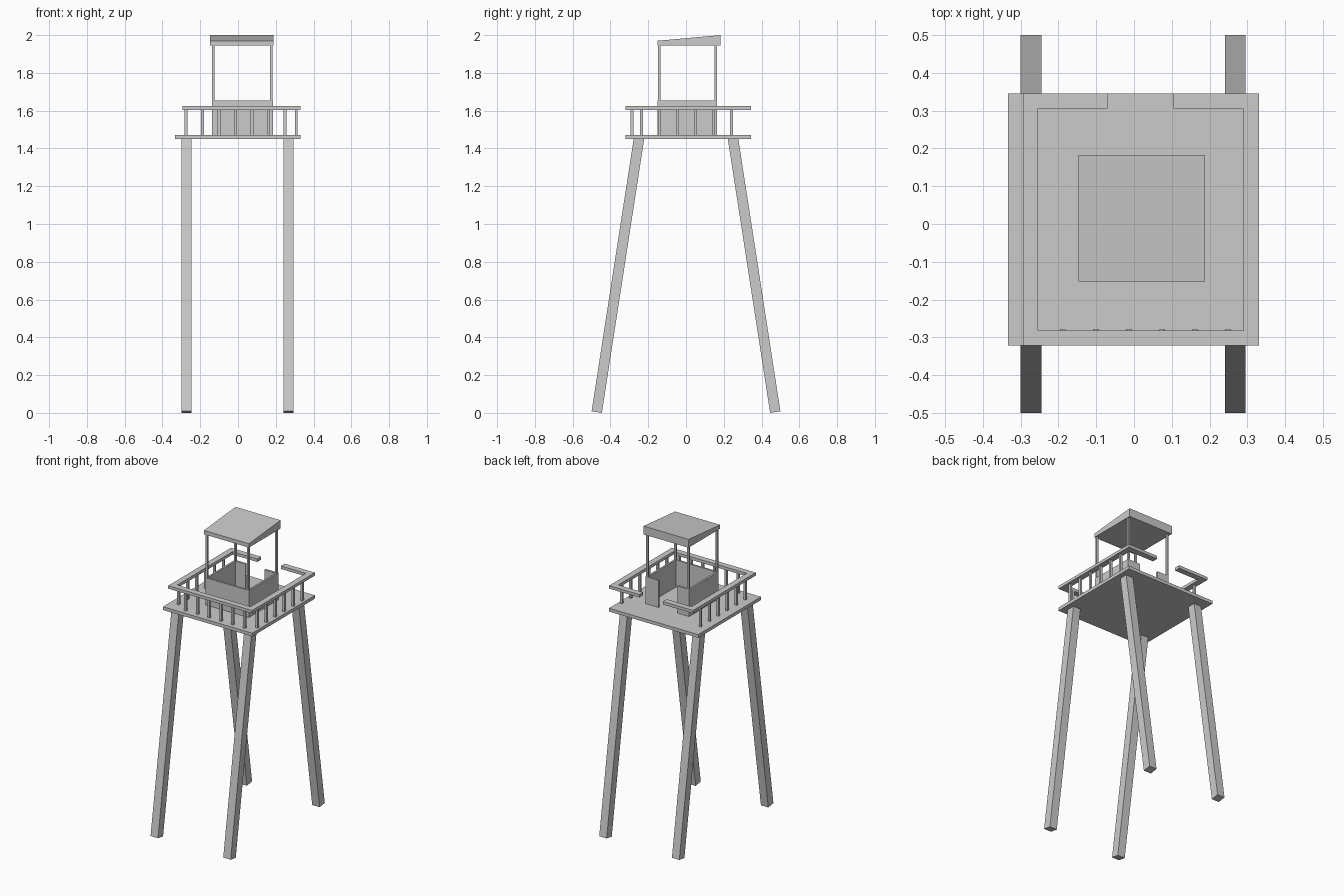
import bpy, bmesh
from mathutils import Vector

if "Cube" in bpy.data.objects:
    bpy.data.objects.remove(bpy.data.objects["Cube"])


def mesh_object(name, verts, faces):
    bm = bmesh.new()
    vs = [bm.verts.new(v) for v in verts]
    for f in faces:
        bm.faces.new([vs[i] for i in f])
    bmesh.ops.recalc_face_normals(bm, faces=bm.faces)
    me = bpy.data.meshes.new(name)
    bm.to_mesh(me)
    bm.free()
    ob = bpy.data.objects.new(name, me)
    bpy.context.collection.objects.link(ob)
    return ob


def prism(name, profile, x0, x1):
    """Extrude a closed (y, z) profile along x."""
    n = len(profile)
    verts = [(x, y, z) for x in (x0, x1) for y, z in profile]
    faces = [list(range(n)), list(range(n, 2 * n))]
    faces += [[i, (i + 1) % n, n + (i + 1) % n, n + i] for i in range(n)]
    return mesh_object(name, verts, faces)


def box(name, x0, x1, y0, y1, z0, z1):
    return prism(name, [(y0, z0), (y1, z0), (y1, z1), (y0, z1)], x0, x1)


def outline_slab(name, pts, z0, z1):
    """Extrude a closed (x, y) outline along z."""
    n = len(pts)
    verts = [(x, y, z) for z in (z0, z1) for x, y in pts]
    faces = [list(range(n)), list(range(n, 2 * n))]
    faces += [[i, (i + 1) % n, n + (i + 1) % n, n + i] for i in range(n)]
    return mesh_object(name, verts, faces)


def c_outline(x0, x1, y0, y1, t, gap0, gap1):
    """Rectangular ring of width t, open at the back between gap0 and gap1."""
    return [(gap0, y1), (x0, y1), (x0, y0), (x1, y0), (x1, y1), (gap1, y1),
            (gap1, y1 - t), (x1 - t, y1 - t), (x1 - t, y0 + t),
            (x0 + t, y0 + t), (x0 + t, y1 - t), (gap0, y1 - t)]


# Splayed square legs, ends cut square to the leaning axis
for side, x0 in (("left", -0.30), ("right", 0.24)):
    for end, s in (("front", -1), ("back", 1)):
        foot, top = Vector((s * 0.4725, 0.0045)), Vector((s * 0.248, 1.458))
        d = (top - foot).normalized()
        p = Vector((d.y, -d.x)) * 0.0275
        prism(f"{end}_{side}_leg", [foot - p, foot + p, top + p, top - p], x0, x0 + 0.055)

# Platform deck
DECK = 1.472
box("deck", -0.333, 0.331, -0.321, 0.345, 1.45, DECK)

# Handrail, open at the back for access
outline_slab("handrail", c_outline(-0.294, 0.33, -0.321, 0.345, 0.04, -0.07, 0.105), 1.604, 1.624)


# Balusters along the front and both sides
def baluster(name, x, y, r=0.0075):
    box(name, x - r, x + r, y - r, y + r, DECK, 1.606)


for i in range(6):
    baluster(f"front_baluster_{i}", -0.188 + i * 0.0875, -0.285)
    for side, x in (("left", -0.276), ("right", 0.308)):
        baluster(f"{side}_baluster_{i}", x, -0.235 + i * 0.095)

# Cabin half walls with a doorway at the back
outline_slab("cabin_walls", c_outline(-0.138, 0.185, -0.15, 0.164, 0.013, -0.05, 0.09), DECK, 1.654)

# Roof posts on the wall corners
for side, x in (("left", -0.13), ("right", 0.176)):
    for end, y in (("front", -0.142), ("back", 0.157)):
        box(f"{end}_{side}_roof_post", x - 0.0065, x + 0.0065, y - 0.0065, y + 0.0065, 1.65, 1.948)

# Sloping roof, higher at the back
prism("roof", [(-0.152, 1.944), (0.183, 1.944), (0.183, 2.0), (-0.152, 1.97)], -0.147, 0.188)
